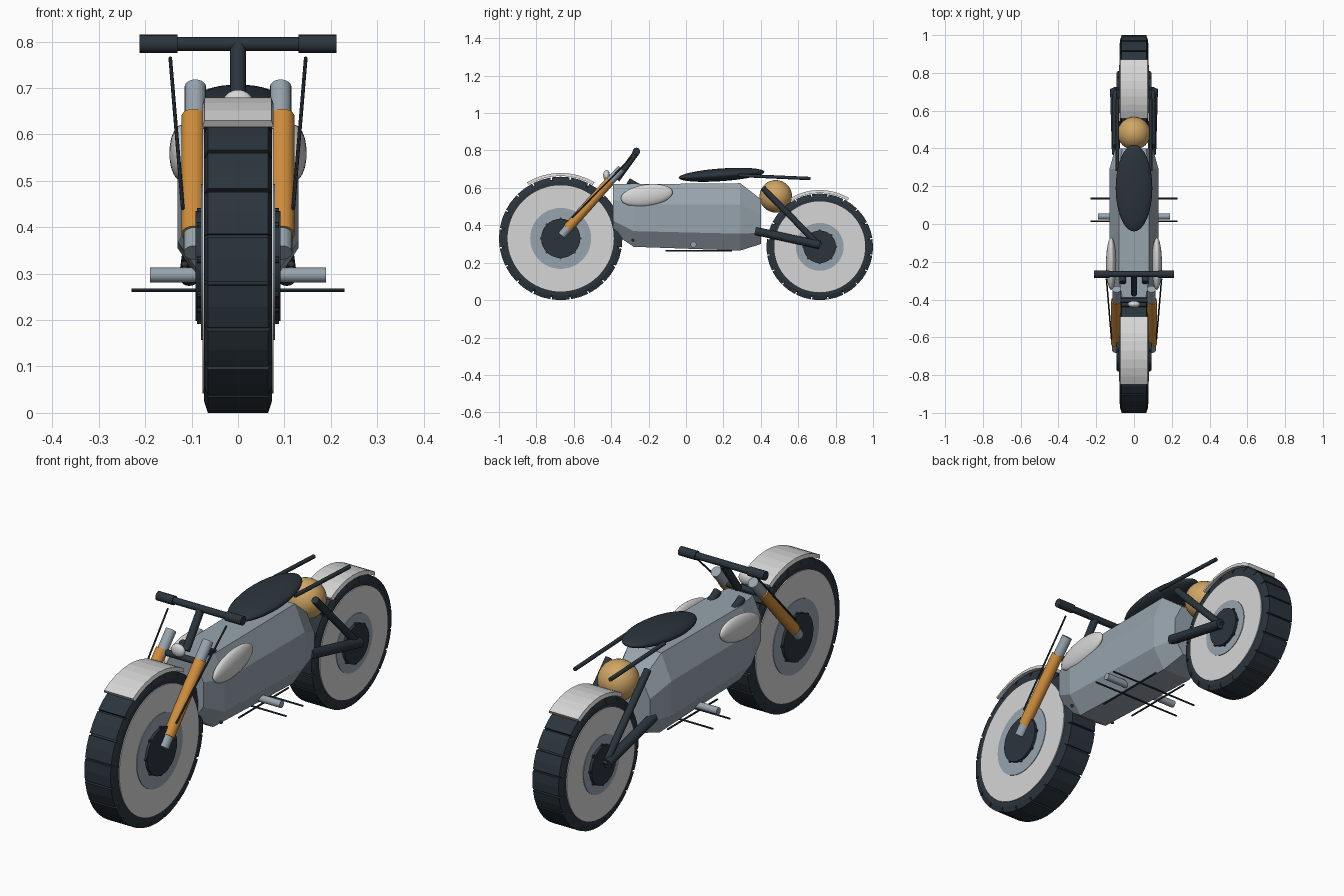
import bpy, bmesh, math
from mathutils import Vector

cube = bpy.data.objects.get("Cube")
if cube:
    bpy.data.objects.remove(cube, do_unlink=True)


def material(name, rgb):
    m = bpy.data.materials.new(name)
    m.use_nodes = True
    m.diffuse_color = (*rgb, 1)
    m.node_tree.nodes["Principled BSDF"].inputs["Base Color"].default_value = (*rgb, 1)
    return m


DARK = material("charcoal", (0.024, 0.035, 0.046))
WHITE = material("off_white", (0.66, 0.67, 0.66))
STEEL = material("blue_grey", (0.31, 0.37, 0.42))
ORANGE = material("orange", (0.63, 0.27, 0.045))
GOLD = material("gold", (0.63, 0.38, 0.13))


def finish(obj, name, mat, smooth=True):
    obj.name = name
    obj.data.materials.append(mat)
    if smooth:
        bpy.ops.object.select_all(action="DESELECT")
        obj.select_set(True)
        bpy.context.view_layer.objects.active = obj
        bpy.ops.object.shade_smooth_by_angle(angle=math.radians(35))
    return obj


def mesh_object(name, bm, mat, smooth=False):
    bmesh.ops.recalc_face_normals(bm, faces=bm.faces)
    me = bpy.data.meshes.new(name)
    bm.to_mesh(me)
    bm.free()
    obj = bpy.data.objects.new(name, me)
    bpy.context.collection.objects.link(obj)
    return finish(obj, name, mat, smooth)


def rod(name, a, b, r, mat, sides=20):
    """Cylinder between two points."""
    a, b = Vector(a), Vector(b)
    d = b - a
    bpy.ops.mesh.primitive_cylinder_add(vertices=sides, radius=r, depth=d.length, location=(a + b) / 2)
    obj = bpy.context.object
    obj.rotation_euler = d.to_track_quat("Z", "Y").to_euler()
    return finish(obj, name, mat)


def rod_pair(name, a, b, r, mat, sides=20):
    for side, s in (("left", 1), ("right", -1)):
        rod(f"{side}_{name}", (s * a[0], *a[1:]), (s * b[0], *b[1:]), r, mat, sides)


def across(name, y, z, half, r, mat, sides=20):
    return rod(name, (-half, y, z), (half, y, z), r, mat, sides)


def ellipsoid(name, loc, size, mat, tilt=0):
    bpy.ops.mesh.primitive_uv_sphere_add(segments=32, ring_count=16, radius=1, location=loc)
    obj = bpy.context.object
    obj.scale = size
    obj.rotation_euler.x = math.radians(tilt)
    return finish(obj, name, mat)


def loft(name, rings, mat, closed=False):
    """Skin rings of points; cap the ends unless closed in a loop."""
    bm = bmesh.new()
    vs = [[bm.verts.new(p) for p in ring] for ring in rings]
    n = len(vs[0])
    for i in range(len(vs) - (0 if closed else 1)):
        a, b = vs[i], vs[(i + 1) % len(vs)]
        for j in range(n):
            bm.faces.new((a[j], a[(j + 1) % n], b[(j + 1) % n], b[j]))
    if not closed:
        bm.faces.new(vs[0])
        bm.faces.new(vs[-1])
    return mesh_object(name, bm, mat)


def polar(x, cy, cz, r, t):
    return (x, cy + r * math.sin(t), cz + r * math.cos(t))


def wheel(prefix, y, z, r, disc, ring, hub):
    # Grooved tyre with a slightly crowned tread
    step = math.tau / 20
    rings = []
    for k in range(20):
        for f, drop in ((-0.46, 0), (0, 0), (0.46, 0), (0.465, 0.013), (0.535, 0.013)):
            t = (k + f) * step
            rings.append([polar(x, y, z, rr, t) for x, rr in (
                (-0.073, disc - 0.02), (-0.073, r - 0.025), (-0.065, r - drop),
                (0.065, r - drop), (0.073, r - 0.025), (0.073, disc - 0.02))])
    loft(prefix + "_tyre", rings, DARK, closed=True)
    across(prefix + "_wheel_disc", y, z, 0.077, disc, WHITE, 64)
    across(prefix + "_wheel_ring", y, z, 0.080, ring, STEEL, 48)
    across(prefix + "_hub", y, z, 0.092, hub, DARK, 32)
    for k in range(8):
        p = polar(0, y, z, hub, k * math.tau / 8)
        across(f"{prefix}_hub_bolt_{k + 1}", p[1], p[2], 0.088, 0.007, DARK, 8)


def fender(name, y, z, r, spread):
    rings = []
    for k in range(9):
        t = math.radians(spread * (k / 4 - 1))
        rings.append([polar(x, y, z, rr, t) for x, rr in (
            (-0.077, r - 0.016), (-0.072, r), (0.072, r), (0.077, r - 0.016))])
    loft(name, rings, WHITE)


# Wheels and fenders
FRONT, REAR = (-0.67, 0.33), (0.715, 0.285)
wheel("front", *FRONT, 0.33, 0.284, 0.163, 0.105)
wheel("rear", *REAR, 0.285, 0.243, 0.128, 0.087)
fender("front_fender", *FRONT, 0.35, 31)
fender("rear_fender", *REAR, 0.304, 31)

# Faceted body lofted from octagonal sections: y, half width, bottom, top
sections = []
for y, w, lo, hi in ((-0.39, 0.10, 0.36, 0.62), (-0.28, 0.13, 0.285, 0.62),
                     (0.29, 0.13, 0.265, 0.625), (0.40, 0.10, 0.30, 0.54)):
    h = hi - lo
    half = [(0.55 * w, lo), (w, lo + 0.25 * h), (w, lo + 0.68 * h), (0.62 * w, hi)]
    sections.append([(x, y, z) for x, z in half] + [(-x, y, z) for x, z in reversed(half)])
loft("body", sections, STEEL)

# Seat, side pods, rear ball and headlamp
ellipsoid("seat", (0, 0.19, 0.67), (0.097, 0.23, 0.034), DARK, 4)
for side, s in (("left", 1), ("right", -1)):
    ellipsoid(side + "_side_pod", (s * 0.121, -0.21, 0.56), (0.027, 0.14, 0.058), WHITE, 8)
    ellipsoid(side + "_body_bolt", (s * 0.115, -0.285, 0.32), (0.008, 0.007, 0.007), DARK)
ellipsoid("rear_ball", (0, 0.48, 0.555), (0.087,) * 3, GOLD)
ellipsoid("headlamp", (0, -0.425, 0.667), (0.033, 0.018, 0.029), WHITE)

# Front fork, in three stages
rod_pair("fork_foot", (0.094, -0.665, 0.345), (0.094, -0.60, 0.42), 0.023, STEEL)
rod_pair("fork_sleeve", (0.096, -0.632, 0.385), (0.096, -0.405, 0.638), 0.026, ORANGE)
rod_pair("fork_tube", (0.092, -0.42, 0.62), (0.092, -0.345, 0.703), 0.023, STEEL)
rod_pair("fork_cable", (0.119, -0.61, 0.44), (0.146, -0.29, 0.765), 0.004, DARK, 8)
across("fork_clamp", -0.405, 0.63, 0.09, 0.014, DARK)

# Handlebar
across("handlebar", -0.265, 0.795, 0.14, 0.015, DARK)
rod_pair("grip", (0.13, -0.265, 0.795), (0.212, -0.265, 0.795), 0.02, DARK)
rod("handlebar_stem", (0, -0.265, 0.79), (0, -0.37, 0.645), 0.017, DARK)
rod_pair("body_peg", (0.06, -0.31, 0.636), (0.06, -0.23, 0.59), 0.018, DARK)

# Rear suspension
rod_pair("rear_strut", (0.097, 0.41, 0.60), (0.097, 0.715, 0.29), 0.016, DARK)
rod_pair("swing_arm", (0.095, 0.37, 0.37), (0.105, 0.715, 0.295), 0.022, DARK)
rod_pair("tail_rail", (0.088, 0.28, 0.667), (0.088, 0.665, 0.65), 0.009, DARK, 12)

# Foot pegs and the rack under the body
across("foot_peg_bar", 0.04, 0.297, 0.19, 0.016, STEEL)
for k, y in enumerate((0.015, 0.135)):
    across(f"rack_cross_rod_{k + 1}", y, 0.264, 0.23, 0.004, DARK, 8)
rod_pair("rack_rod", (0.08, -0.11, 0.264), (0.08, 0.245, 0.264), 0.004, DARK, 8)
